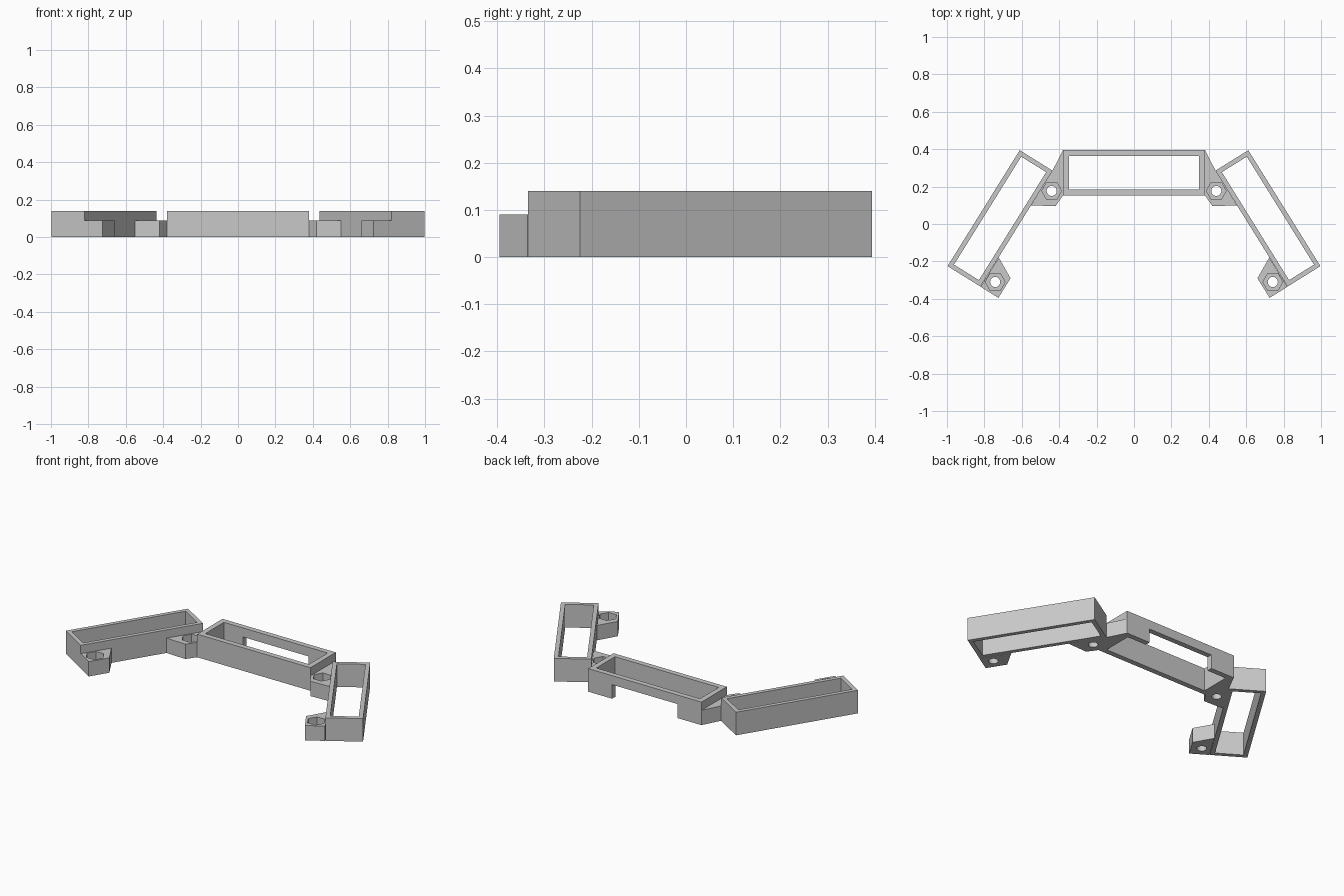
import bpy, bmesh, math
from mathutils import Matrix

cube = bpy.data.objects.get("Cube")
if cube:
    bpy.data.objects.remove(cube, do_unlink=True)

HEIGHT, TAB_HEIGHT, POCKET_FLOOR = 0.14, 0.09, 0.04

grey = bpy.data.materials.new("light_grey")
grey.use_nodes = True
grey.diffuse_color = (0.58, 0.58, 0.58, 1)
grey.node_tree.nodes["Principled BSDF"].inputs["Base Color"].default_value = grey.diffuse_color


def prism(name, points, z0, z1):
    """Flat outline extruded from z0 to z1."""
    bm = bmesh.new()
    face = bm.faces.new([bm.verts.new((x, y, z0)) for x, y in points])
    top = bmesh.ops.extrude_face_region(bm, geom=[face])["geom"]
    bmesh.ops.translate(bm, vec=(0, 0, z1 - z0),
                        verts=[v for v in top if isinstance(v, bmesh.types.BMVert)])
    bmesh.ops.recalc_face_normals(bm, faces=bm.faces)
    mesh = bpy.data.meshes.new(name)
    bm.to_mesh(mesh)
    bm.free()
    mesh.materials.append(grey)
    obj = bpy.data.objects.new(name, mesh)
    bpy.context.collection.objects.link(obj)
    return obj


def rectangle(cx, cy, length, width, angle=0):
    turn = Matrix.Rotation(angle, 2)
    corners = [(-1, -1), (1, -1), (1, 1), (-1, 1)]
    out = []
    for a, b in corners:
        px, py = a * length / 2, b * width / 2
        out.append((cx + turn[0][0] * px + turn[0][1] * py,
                    cy + turn[1][0] * px + turn[1][1] * py))
    return out


def polygon(cx, cy, radius, sides):
    steps = [2 * math.pi * i / sides for i in range(sides)]
    return [(cx + radius * math.cos(a), cy + radius * math.sin(a)) for a in steps]


def cut(obj, *cutters):
    """Subtract each cutter and bake the result."""
    for cutter in cutters:
        cutter.hide_render = True
        mod = obj.modifiers.new("cut", "BOOLEAN")
        mod.operation, mod.solver, mod.object = "DIFFERENCE", "EXACT", cutter
    graph = bpy.context.evaluated_depsgraph_get()
    graph.update()
    baked = bpy.data.meshes.new_from_object(obj.evaluated_get(graph))
    obj.modifiers.clear()
    obj.data = baked
    for cutter in cutters:
        bpy.data.objects.remove(cutter, do_unlink=True)


def frame(name, cx, cy, length, width, wall, angle=0, extra=()):
    """Open rectangular frame without floor or lid."""
    body = prism(name, rectangle(cx, cy, length, width, angle), 0, HEIGHT)
    hole = prism("hole_cutter", rectangle(cx, cy, length - 2 * wall, width - 2 * wall, angle),
                 -0.1, HEIGHT + 0.1)
    cut(body, hole, *extra)


def tab(name, points, hx, hy):
    """Mounting tab with a bolt hole and a hexagonal nut pocket."""
    body = prism(name, points, 0, TAB_HEIGHT)
    bolt = prism("bolt_cutter", polygon(hx, hy, 0.027, 24), -0.1, 0.2)
    nut = prism("nut_cutter", polygon(hx, hy, 0.053, 6), POCKET_FLOOR, 0.2)
    cut(body, bolt, nut)


# Centre frame with a low opening in its back wall
opening = prism("opening_cutter", rectangle(0, 0.4, 0.44, 0.1), -0.1, 0.085)
frame("centre_frame", 0, 0.273, 0.76, 0.243, 0.032, extra=[opening])

# Angled side frames and their tabs, mirrored
inner_tab = [(0.38, 0.394), (0.435, 0.287), (0.55, 0.1), (0.42, 0.095), (0.38, 0.152)]
outer_tab = [(0.82, -0.336), (0.725, -0.395), (0.66, -0.29), (0.723, -0.18)]
for side, label in ((1, "left"), (-1, "right")):
    frame(label + "_frame", side * 0.716, 0.03, 0.73, 0.207, 0.025, side * math.radians(-58.1))
    tab(label + "_inner_tab", [(side * x, y) for x, y in inner_tab], side * 0.44, 0.177)
    tab(label + "_outer_tab", [(side * x, y) for x, y in outer_tab], side * 0.742, -0.31)
